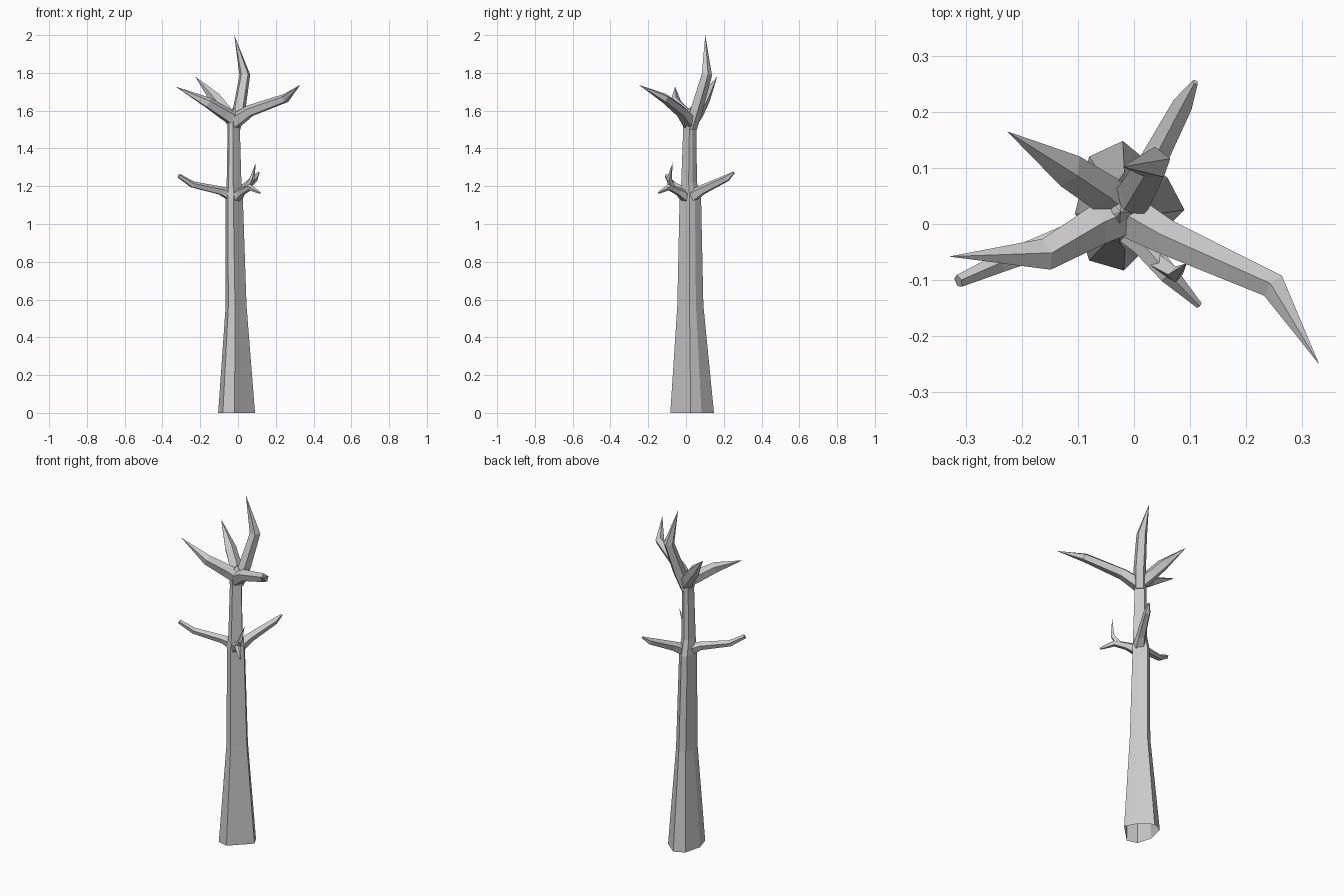
import bpy, bmesh, math
from mathutils import Vector


def finish(name, bm):
    bmesh.ops.recalc_face_normals(bm, faces=bm.faces)
    mesh = bpy.data.meshes.new(name)
    bm.to_mesh(mesh)
    bm.free()
    obj = bpy.data.objects.new(name, mesh)
    bpy.context.collection.objects.link(obj)
    return obj


def skin(bm, rings):
    for a, b in zip(rings, rings[1:]):
        n = len(a)
        for i in range(n):
            j = (i + 1) % n
            bm.faces.new((a[i], a[j], b[j], b[i]))


def fan(bm, ring, point):
    tip = bm.verts.new(point)
    for i in range(len(ring)):
        bm.faces.new((ring[i], ring[(i + 1) % len(ring)], tip))


def branch(name, path, radii, sides=5, side_axis=None):
    """Faceted limb along a path; a zero last radius gives a pointed tip."""
    pts = [Vector(p) for p in path]
    bm = bmesh.new()
    rings = []
    ref = Vector(side_axis or (0, 0, 1))
    for k, (p, r) in enumerate(zip(pts, radii)):
        if r == 0:
            continue
        before = (p - pts[k - 1]).normalized() if k else Vector()
        after = (pts[k + 1] - p).normalized() if k < len(pts) - 1 else Vector()
        d = (before + after).normalized()
        u = (ref - d * ref.dot(d)).normalized()
        v = d.cross(u)
        rings.append([bm.verts.new(p + r * (math.cos(t) * u + math.sin(t) * v))
                      for t in (2 * math.pi * i / sides for i in range(sides))])
    skin(bm, rings)
    bm.faces.new(rings[0])
    if radii[-1] == 0:
        fan(bm, rings[-1], pts[-1])
    else:
        bm.faces.new(rings[-1])
    return finish(name, bm)


# Trunk: irregular seven-sided section, open at the foot, fitted to bounds per level
section = [(-0.08, -0.065), (-0.018, -0.083), (0.09, 0.025), (0.06, 0.082),
           (-0.02, 0.148), (-0.08, 0.12), (-0.105, 0.02)]
levels = [  # z, x min, x max, y min, y max
    (0.00, -0.105, 0.090, -0.083, 0.148),
    (0.57, -0.065, 0.045, -0.046, 0.092),
    (1.13, -0.066, 0.026, -0.034, 0.080),
    (1.22, -0.060, 0.018, -0.025, 0.058),
    (1.50, -0.055, 0.010, -0.015, 0.055),
    (1.57, -0.058, 0.012, -0.018, 0.058)]
bm = bmesh.new()
rings = []
for z, x0, x1, y0, y1 in levels:
    rings.append([bm.verts.new((x0 + (x + 0.105) / 0.195 * (x1 - x0),
                                y0 + (y + 0.083) / 0.231 * (y1 - y0), z))
                  for x, y in section])
skin(bm, rings)
fan(bm, rings[-1], (-0.024, 0.022, 1.62))
finish("trunk", bm)

# Crown limbs
branch("crown_limb_left",
       [(-0.015, 0.02, 1.55), (-0.07, -0.005, 1.585), (-0.16, -0.055, 1.642), (-0.33, -0.058, 1.727)],
       [0.04, 0.037, 0.030, 0])
branch("crown_limb_back_left",
       [(-0.02, 0.025, 1.54), (-0.06, 0.06, 1.59), (-0.12, 0.098, 1.665), (-0.226, 0.165, 1.78)],
       [0.038, 0.036, 0.033, 0])
branch("crown_limb_top",
       [(-0.02, 0.025, 1.51), (0.006, 0.055, 1.61), (0.036, 0.108, 1.79), (-0.02, 0.102, 2.0)],
       [0.034, 0.035, 0.030, 0], side_axis=(1, 0.3, 0))
branch("crown_limb_right",
       [(-0.02, 0.02, 1.54), (0.06, -0.025, 1.597), (0.25, -0.112, 1.665), (0.33, -0.25, 1.737)],
       [0.042, 0.033, 0.025, 0])

# Lower limbs
branch("lower_limb_left",
       [(-0.02, 0.02, 1.145), (-0.09, -0.012, 1.175), (-0.24, -0.07, 1.208), (-0.313, -0.102, 1.255)],
       [0.038, 0.024, 0.018, 0.012])
branch("lower_limb_back",
       [(-0.01, 0.03, 1.145), (0.02, 0.085, 1.180), (0.088, 0.215, 1.242), (0.109, 0.253, 1.272)],
       [0.036, 0.027, 0.019, 0.006])
branch("lower_limb_front",
       [(-0.015, 0.0, 1.145), (0.02, -0.04, 1.172), (0.062, -0.09, 1.195), (0.116, -0.145, 1.165)],
       [0.034, 0.022, 0.018, 0.006])
branch("front_twig",
       [(0.045, -0.07, 1.185), (0.074, -0.09, 1.235), (0.094, -0.07, 1.325)],
       [0.018, 0.014, 0], sides=4, side_axis=(1, 0, 0))
